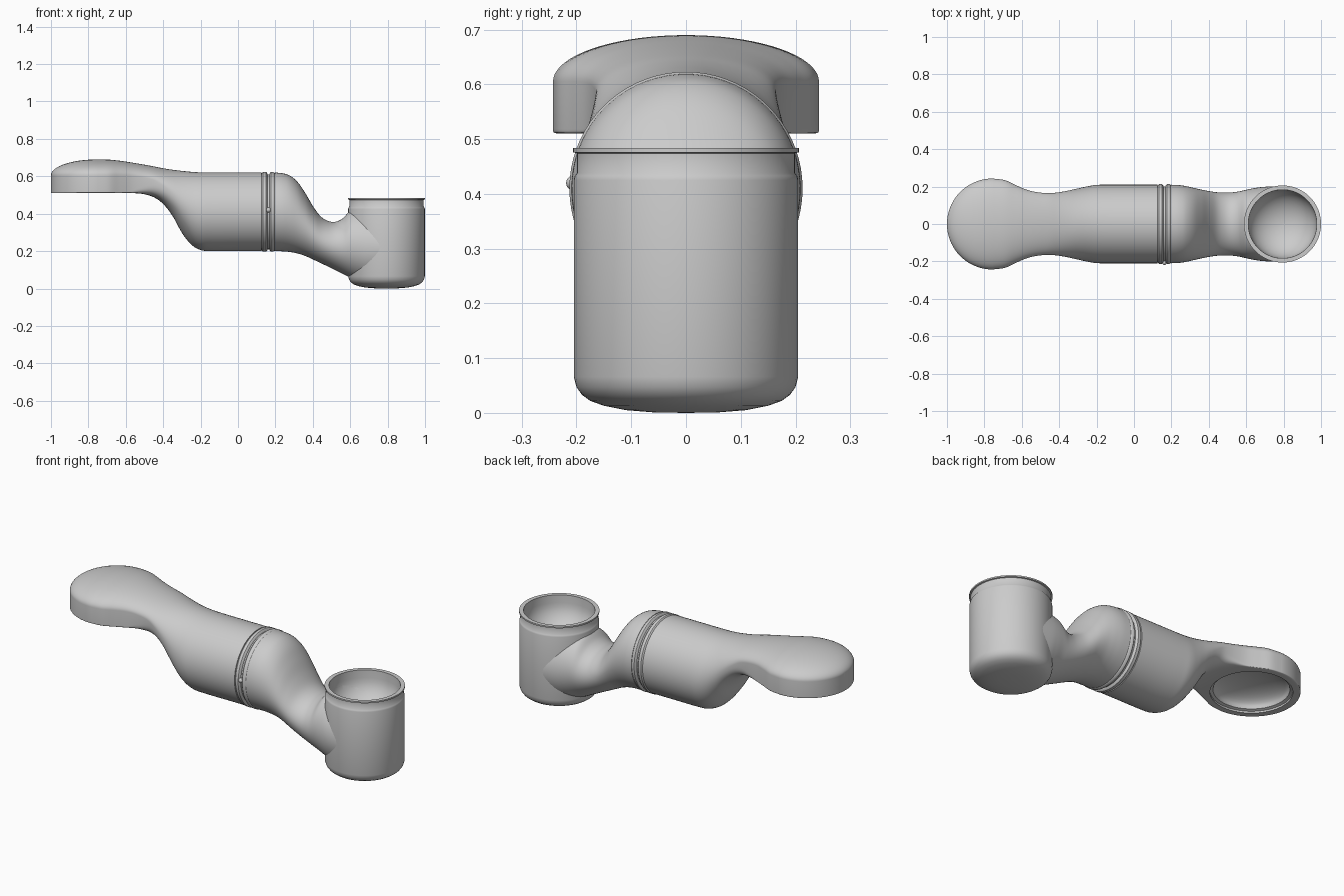
import bpy, bmesh, math
from mathutils import Vector

if "Cube" in bpy.data.objects:
    bpy.data.objects.remove(bpy.data.objects["Cube"])

SEG = 72


def skin(name, rings):
    """Join equal-length rings of points into a closed, smooth solid."""
    bm = bmesh.new()
    loops = [[bm.verts.new(p) for p in r] for r in rings]
    for a, b in zip(loops, loops[1:]):
        for i in range(len(a)):
            j = (i + 1) % len(a)
            bm.faces.new((a[i], a[j], b[j], b[i]))
    bm.faces.new(loops[0])
    bm.faces.new(loops[-1])
    bmesh.ops.recalc_face_normals(bm, faces=bm.faces)
    me = bpy.data.meshes.new(name)
    bm.to_mesh(me)
    bm.free()
    ob = bpy.data.objects.new(name, me)
    bpy.context.collection.objects.link(ob)
    return ob


def revolve(name, profile, centre, axis='Z'):
    rings = []
    for r, h in profile:
        ring = []
        for i in range(SEG):
            a = math.tau * i / SEG
            c, s = r * math.cos(a), r * math.sin(a)
            ring.append(Vector(centre) + Vector((c, s, h) if axis == 'Z' else (h, c, s)))
        rings.append(ring)
    return skin(name, rings)


def section(x, hw, top, mid, bot, p):
    """Half ellipse above mid; below it p=1 is an ellipse, p near 0 is boxy."""
    pts = []
    for i in range(SEG):
        a = math.tau * i / SEG
        c, s = math.cos(a), math.sin(a)
        if s >= -1e-6:
            pts.append((x, hw * c, mid + (top - mid) * max(s, 0)))
        else:
            y = math.copysign(abs(c) ** p if abs(c) > 1e-6 else 0, c)
            pts.append((x, hw * y, mid - (mid - bot) * abs(s) ** p))
    return pts


def refine(rows, n=6):
    """Catmull-Rom in-betweens for the loft stations."""
    out = []
    for k in range(len(rows) - 1):
        q = [rows[max(0, min(len(rows) - 1, k + d))] for d in (-1, 0, 1, 2)]
        for s in range(n):
            t = s / n
            out.append([0.5 * (2 * b + (c - a) * t + (2 * a - 5 * b + 4 * c - d) * t * t
                               + (3 * b - a - 3 * c + d) * t ** 3) for a, b, c, d in zip(*q)])
    return out + [list(rows[-1])]


def cut(ob, cutter):
    m = ob.modifiers.new("hollow", 'BOOLEAN')
    m.operation, m.object, m.solver = 'DIFFERENCE', cutter, 'EXACT'
    bpy.context.view_layer.objects.active = ob
    bpy.ops.object.modifier_apply(modifier=m.name)


def dome(r, h, z0, n=10):
    return [(max(r * math.cos(k / n * math.pi / 2), .001),
             z0 + h * math.sin(k / n * math.pi / 2)) for k in range(n + 1)]


# Upper arm: round flat head flowing into the horizontal barrel
R, HX = .243, -.757
rows = []
for k in range(1, 18):
    t = k / 18 * math.pi / 2
    rows.append((HX - R * math.cos(t), R * math.sin(t), .605 + .085 * math.sin(t), .605, .51, .04))
rows += refine([
    (-.757, .243, .690, .605, .51, .04), (-.69, .234, .689, .605, .51, .04),
    (-.63, .207, .683, .605, .51, .04), (-.57, .182, .674, .603, .51, .06),
    (-.51, .169, .664, .595, .506, .22), (-.45, .165, .653, .580, .488, .5),
    (-.40, .170, .643, .550, .452, .75), (-.35, .179, .635, .510, .388, .9),
    (-.30, .190, .629, .465, .298, 1), (-.25, .201, .624, .430, .235, 1),
    (-.20, .209, .621, .412, .206, 1), (-.14, .210, .620, .410, .200, 1),
    (0, .210, .620, .410, .200, 1), (.125, .210, .620, .410, .200, 1)])
upper_arm = skin("upper_arm", [section(*r) for r in rows])

# Lower arm: barrel necking down into the cup
neck = [(.195, .210, .620, .200), (.24, .208, .616, .199), (.28, .202, .602, .195),
        (.32, .193, .568, .187), (.36, .184, .510, .174), (.40, .176, .442, .156),
        (.44, .170, .388, .137), (.48, .168, .362, .118), (.52, .169, .357, .098),
        (.56, .174, .375, .078), (.60, .183, .415, .058), (.65, .193, .428, .036),
        (.70, .199, .428, .020), (.79, .203, .425, .012)]
lower_arm = skin("lower_arm", [section(*r) for r in refine(
    [(x, w, t, (t + b) / 2, b, 1) for x, w, t, b in neck])])

# Joint collar with grooves
collar = revolve("joint_collar", [
    (.200, .115), (.200, .125), (.207, .127), (.213, .134), (.213, .150), (.207, .156),
    (.200, .158), (.200, .168), (.207, .170), (.213, .176), (.213, .188), (.207, .196),
    (.200, .200)], (0, 0, .41), 'X')

# Small clasp on the collar front
bpy.ops.mesh.primitive_uv_sphere_add(segments=20, ring_count=12, radius=.013,
                                     location=(.163, -.206, .42))
clasp = bpy.context.object
clasp.name = "collar_clasp"

# Cup with rounded base and a thin rim
cup = revolve("cup", [
    (.001, .000), (.06, .001), (.11, .005), (.15, .013), (.175, .022), (.19, .033),
    (.200, .047), (.205, .066), (.205, .25), (.205, .425), (.203, .433), (.199, .438),
    (.199, .474), (.206, .476), (.206, .484), (.186, .484)], (.794, 0, 0))

# Hollows in the cup and the underside of the head
bowl = [(r, -h) for r, h in dome(.182, .15, -.44)]
cup_cutter = revolve("cup_cutter", [(.184, .52)] + bowl, (.794, 0, 0))
head_cutter = revolve("head_cutter", [(.205, .46), (.205, .52), (.19, .525)]
                      + dome(.188, .065, .53), (HX, 0, 0))
for ob, c in ((cup, cup_cutter), (lower_arm, cup_cutter), (upper_arm, head_cutter)):
    cut(ob, c)
for c in (cup_cutter, head_cutter):
    bpy.data.objects.remove(c)

# Smooth shading with crisp edges
bpy.ops.object.select_all(action='DESELECT')
for ob in (upper_arm, lower_arm, collar, clasp, cup):
    ob.select_set(True)
bpy.context.view_layer.objects.active = cup
bpy.ops.object.shade_smooth_by_angle(angle=math.radians(40))
